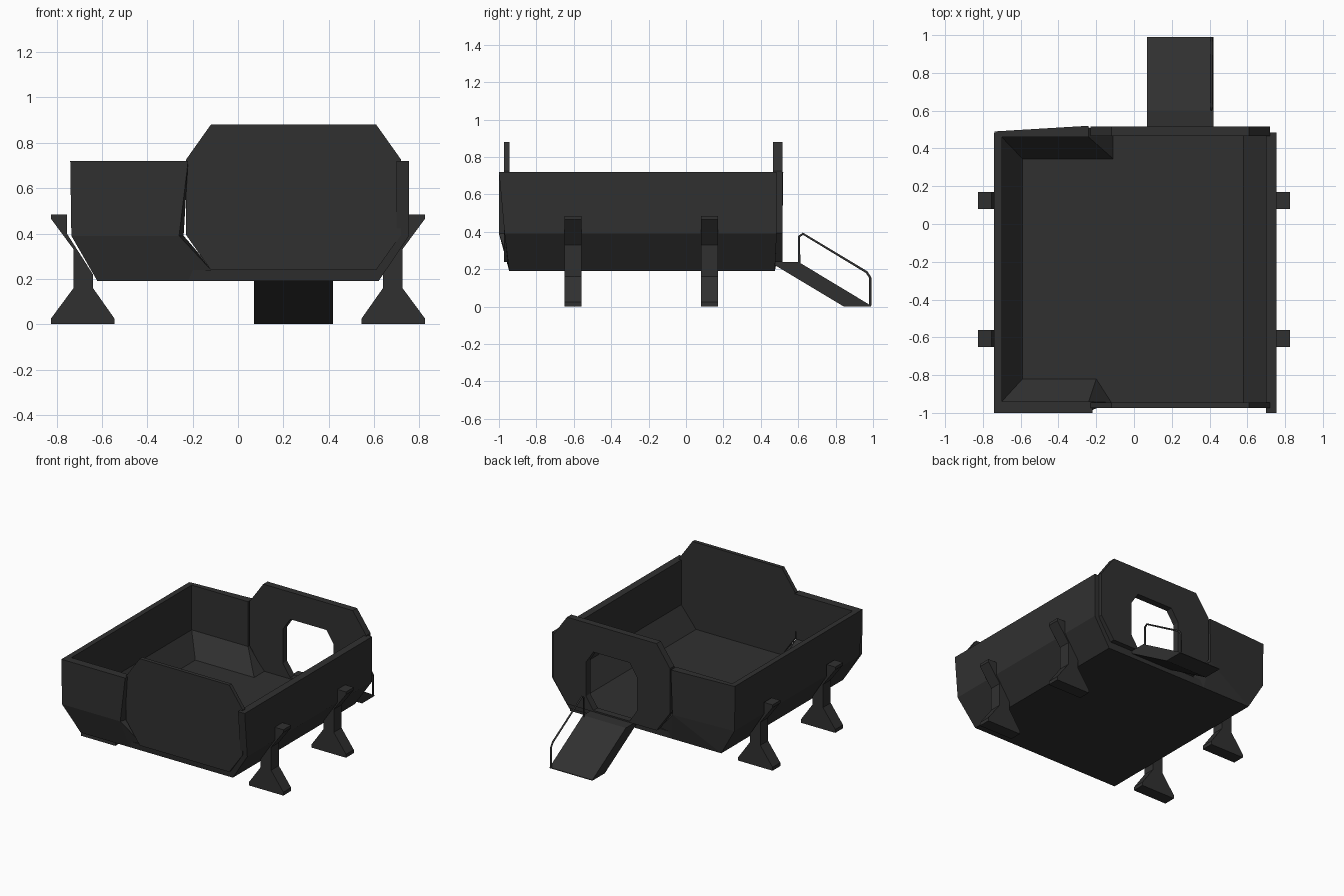
import bpy
import bmesh
from mathutils import Vector

cube = bpy.data.objects.get("Cube")
if cube:
    bpy.data.objects.remove(cube, do_unlink=True)

mat = bpy.data.materials.new("charcoal")
mat.use_nodes = True
COLOUR = (0.03, 0.03, 0.03, 1)
mat.diffuse_color = COLOUR
mat.node_tree.nodes["Principled BSDF"].inputs["Base Color"].default_value = COLOUR


def finish(name, bm):
    bmesh.ops.recalc_face_normals(bm, faces=bm.faces)
    mesh = bpy.data.meshes.new(name)
    bm.to_mesh(mesh)
    bm.free()
    mesh.materials.append(mat)
    ob = bpy.data.objects.new(name, mesh)
    bpy.context.collection.objects.link(ob)
    return ob


def loft(name, ring_a, ring_b):
    """Solid between two matching rings of points."""
    bm = bmesh.new()
    a = [bm.verts.new(p) for p in ring_a]
    b = [bm.verts.new(p) for p in ring_b]
    bm.faces.new(a)
    bm.faces.new(b[::-1])
    for i in range(len(a)):
        j = (i + 1) % len(a)
        bm.faces.new((a[i], a[j], b[j], b[i]))
    return finish(name, bm)


def solid(name, points):
    """Convex faceted block around the given corners."""
    bm = bmesh.new()
    for p in points:
        bm.verts.new(p)
    res = bmesh.ops.convex_hull(bm, input=bm.verts)
    loose = [v for v in bm.verts if not v.link_faces]
    bmesh.ops.delete(bm, geom=loose, context='VERTS')
    return finish(name, bm)


def octagon(x0, x1, z0, z1, cx, cz):
    return [(x0 + cx, z0), (x1 - cx, z0), (x1, z0 + cz), (x1, z1 - cz),
            (x1 - cx, z1), (x0 + cx, z1), (x0, z1 - cz), (x0, z0 + cz)]


# Open tub: floor and side walls, with the ends leaning slightly outward
section = [(-.74, .72), (-.735, .39), (-.62, .19), (.62, .19), (.755, .39), (.755, .72),
           (.70, .72), (.70, .39), (.58, .24), (-.59, .24), (-.70, .39), (-.70, .72)]
front_y = {.19: -.945, .24: -.955, .39: -.97, .72: -1}
back_y = {.19: .475, .24: .478, .39: .485, .72: .485}
loft("tub", [(x, front_y[z], z) for x, z in section],
     [(x, back_y[z], z) for x, z in section])

# Bulging end walls beside the panels, each an upper wall and a sloped foot
solid("front_wall", [(-.74, -1, .72), (-.22, -1, .72), (-.735, -1, .39), (-.26, -1, .39),
                     (-.70, -.94, .72), (-.22, -.94, .72), (-.70, -.94, .39), (-.24, -.94, .39)])
solid("front_wall_foot", [(-.735, -1, .39), (-.26, -1, .39), (-.62, -.945, .19), (-.22, -.945, .19),
                          (-.59, -.82, .24), (-.20, -.82, .24), (-.12, -.945, .24),
                          (-.24, -.94, .39), (-.70, -.94, .39)])
solid("back_wall", [(-.74, .49, .72), (-.24, .52, .72), (-.735, .49, .39), (-.25, .515, .39),
                    (-.70, .46, .72), (-.24, .46, .72), (-.70, .46, .39), (-.24, .46, .39)])
solid("back_wall_foot", [(-.735, .49, .39), (-.25, .515, .39), (-.62, .475, .19), (-.22, .475, .19),
                         (-.59, .345, .24), (-.11, .345, .24), (-.11, .465, .24),
                         (-.24, .46, .39), (-.70, .46, .39)])

# Tall front panel
outline = octagon(-.23, .72, .24, .88, .11, .155)
loft("front_panel", [(x, -.973, z) for x, z in outline],
     [(x, -.945, z) for x, z in outline])

# Tall back panel with a chamfered doorway
doorway = octagon(.04, .455, .25, .68, .06, .09)
bm = bmesh.new()
rings = [[bm.verts.new((x, y, z)) for x, z in shape]
         for shape, y in ((outline, .465), (outline, .515), (doorway, .515), (doorway, .465))]
for k in range(4):
    a, b = rings[k], rings[(k + 1) % 4]
    for i in range(8):
        j = (i + 1) % 8
        bm.faces.new((a[i], a[j], b[j], b[i]))
finish("back_panel", bm)

# Boarding ramp
ramp = [(.475, .24), (.60, .24), (.99, .005), (.99, 0), (.845, 0), (.475, .222)]
loft("ramp", [(.07, y, z) for y, z in ramp], [(.42, y, z) for y, z in ramp])

# Handrail on one side of the ramp
curve = bpy.data.curves.new("handrail", 'CURVE')
curve.dimensions = '3D'
curve.bevel_depth = .007
curve.bevel_resolution = 1
curve.use_fill_caps = True
path = [(.605, .23), (.605, .375), (.625, .39), (.965, .185), (.985, .155), (.985, .005)]
spline = curve.splines.new('POLY')
spline.points.add(len(path) - 1)
for point, (y, z) in zip(spline.points, path):
    point.co = (.41, y, z, 1)
curve.materials.append(mat)
rail = bpy.data.objects.new("handrail", curve)
bpy.context.collection.objects.link(rail)

# Four splayed legs
leg = [(.545, 0), (.825, 0), (.825, .025), (.725, .16), (.725, .33), (.825, .465),
       (.825, .485), (.755, .485), (.755, .40), (.64, .22), (.64, .16), (.545, .025)]
for side, sign in (("left", 1), ("right", -1)):
    for end, y in (("front", -.605), ("back", .125)):
        loft(f"{end}_{side}_leg", [(sign * x, y - .045, z) for x, z in leg],
             [(sign * x, y + .045, z) for x, z in leg])
